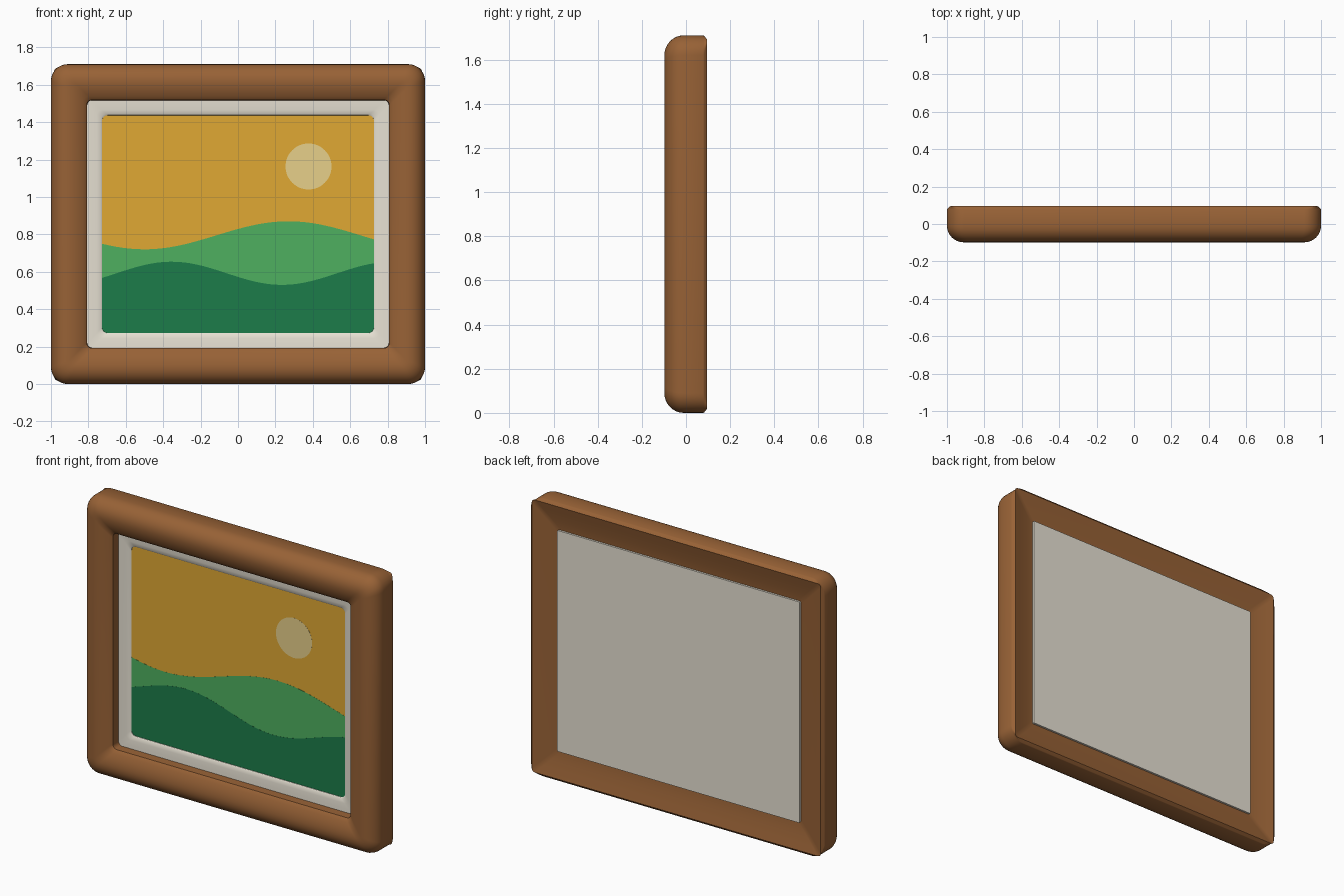
import bpy, bmesh, math

if "Cube" in bpy.data.objects:
    bpy.data.objects.remove(bpy.data.objects["Cube"])

HX, HZ, CZ = 1.0, 0.855, 0.855   # half width, half height, centre height


def material(name, r, g, b):
    def lin(c):
        c /= 255
        return c / 12.92 if c <= 0.04045 else ((c + 0.055) / 1.055) ** 2.4
    m = bpy.data.materials.new(name)
    m.diffuse_color = (lin(r), lin(g), lin(b), 1)
    m.use_nodes = True
    m.node_tree.nodes["Principled BSDF"].inputs["Base Color"].default_value = m.diffuse_color
    return m


WOOD = material("brown wood", 152, 98, 54)
MAT = material("warm white", 232, 226, 212)
SKY = material("amber sky", 224, 168, 52)
SUN = material("pale sun", 234, 210, 140)
HILL = material("light green", 78, 176, 96)
DARK = material("dark green", 28, 124, 74)


def make(name, bm, mat, smooth=True):
    bmesh.ops.recalc_face_normals(bm, faces=bm.faces)
    me = bpy.data.meshes.new(name)
    bm.to_mesh(me)
    bm.free()
    me.materials.append(mat)
    ob = bpy.data.objects.new(name, me)
    bpy.context.collection.objects.link(ob)
    if smooth:
        bpy.ops.object.select_all(action='DESELECT')
        ob.select_set(True)
        bpy.context.view_layer.objects.active = ob
        bpy.ops.object.shade_smooth_by_angle(angle=math.radians(32))
    return ob


def rounded_rect(inset, r, n=8):
    """Points of a rounded rectangle, inset from the frame's outline."""
    pts = []
    for k, (sx, sz) in enumerate([(1, 1), (-1, 1), (-1, -1), (1, -1)]):
        for i in range(n + 1):
            a = math.pi / 2 * (k + i / n)
            pts.append((sx * (HX - inset - r) + r * math.cos(a),
                        CZ + sz * (HZ - inset - r) + r * math.sin(a)))
    return pts


def ring(name, profile, mat):
    """Sweep a closed (inset, y, corner radius) profile around the picture."""
    bm = bmesh.new()
    loops = [[bm.verts.new((x, y, z)) for x, z in rounded_rect(i, r)]
             for i, y, r in profile]
    for a, b in zip(loops, loops[1:] + loops[:1]):
        n = len(a)
        for j in range(n):
            k = (j + 1) % n
            bm.faces.new((a[j], a[k], b[k], b[j]))
    return make(name, bm, mat)


def plate(name, pts, y, depth, mat):
    """Extrude an outline of (x, z) points backwards from y."""
    bm = bmesh.new()
    f = bm.faces.new([bm.verts.new((x, y, z)) for x, z in pts])
    ext = bmesh.ops.extrude_face_region(bm, geom=[f])
    bmesh.ops.translate(bm, vec=(0, depth, 0),
                        verts=[v for v in ext["geom"] if isinstance(v, bmesh.types.BMVert)])
    return make(name, bm, mat, smooth=False)


# Wooden frame: big outer round, face falling gently to a crisp inner edge, dished back
profile = [(0.018, 0.095, 0.02), (0.003, 0.083, 0.082), (0.0, 0.078, 0.09)]
for i in range(9):
    a = math.pi / 2 * i / 8
    profile.append((0.09 * (1 - math.cos(a)), -0.01 - 0.088 * math.sin(a),
                    0.09 - 0.055 * (1 - math.cos(a))))
for i in range(1, 8):
    t = i / 7
    profile.append((0.09 + 0.095 * t, -0.098 + 0.031 * t * t, 0.03))
profile += [(0.192, -0.06, 0.025), (0.195, 0.03, 0.025), (0.195, 0.06, 0.02),
            (0.17, 0.062, 0.02), (0.12, 0.07, 0.02), (0.06, 0.084, 0.02)]
ring("frame", profile, WOOD)

# Mount with a gently sloped face and a small lip around the picture
ring("mount", [(0.185, -0.009, 0.025), (0.215, -0.008, 0.025), (0.245, -0.006, 0.027),
               (0.266, -0.003, 0.03), (0.273, 0.002, 0.03), (0.274, 0.02, 0.03),
               (0.185, 0.02, 0.025)], MAT)

# Backing board, standing slightly proud of the dished back
plate("backing_board", rounded_rect(0.176, 0.006, 2), 0.03, 0.044, MAT)

# Painted picture: sky, sun and two hills
PY = 0.006
plate("sky", rounded_rect(0.27, 0.03), PY, 0.012, SKY)
plate("sun", [(0.377 + 0.123 * math.cos(2 * math.pi * i / 48),
               1.163 + 0.123 * math.sin(2 * math.pi * i / 48)) for i in range(48)],
      PY - 0.0006, 0.001, SUN)


def hill(name, y, height, mat):
    bottom = [p for p in rounded_rect(0.273, 0.03) if p[1] < 0.5]
    w = HX - 0.273
    top = [(w - 2 * w * i / 40, height(w - 2 * w * i / 40)) for i in range(41)]
    plate(name, top + bottom, y, 0.001, mat)


hill("far_hill", PY - 0.0006,
     lambda x: 0.795 + 0.075 * math.cos(math.pi * (x - 0.27) / 0.77), HILL)
hill("near_hill", PY - 0.0012,
     lambda x: 0.592 + 0.062 * math.cos(math.pi * (x + 0.355) / 0.59), DARK)
